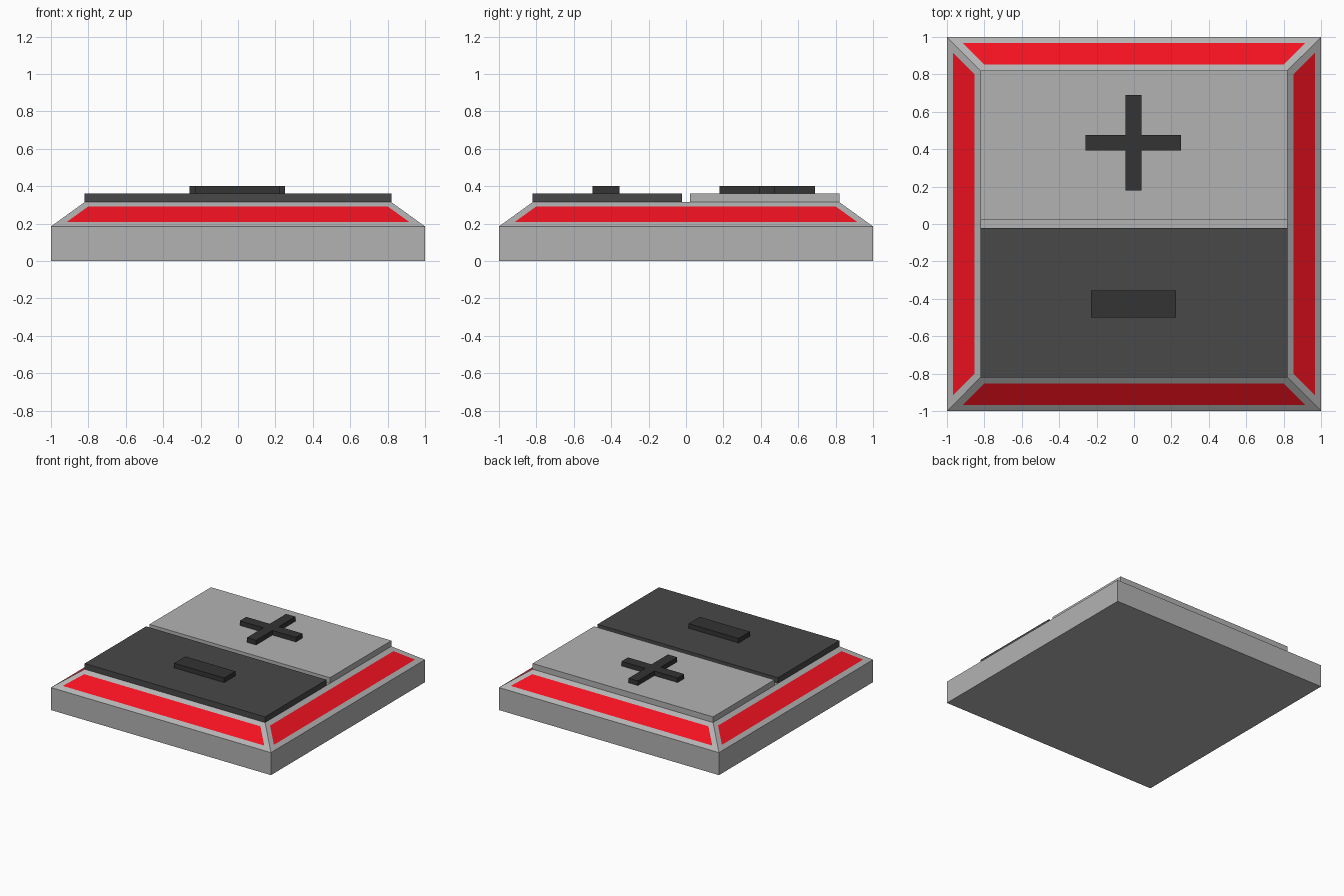
import bpy, bmesh

if "Cube" in bpy.data.objects:
    bpy.data.objects.remove(bpy.data.objects["Cube"])


def material(name, rgb):
    mat = bpy.data.materials.new(name)
    mat.diffuse_color = (*rgb, 1)
    mat.use_nodes = True
    mat.node_tree.nodes["Principled BSDF"].inputs["Base Color"].default_value = mat.diffuse_color
    return mat


def finish(bm, name, mats=()):
    bmesh.ops.recalc_face_normals(bm, faces=bm.faces)
    mesh = bpy.data.meshes.new(name)
    bm.to_mesh(mesh)
    bm.free()
    for mat in mats:
        mesh.materials.append(mat)
    obj = bpy.data.objects.new(name, mesh)
    bpy.context.collection.objects.link(obj)
    return obj


def rect(x0, x1, y0, y1):
    return [(x0, y0), (x1, y0), (x1, y1), (x0, y1)]


def slab(name, outline, z0, z1, mats=()):
    """Extrude a flat outline from z0 up to z1."""
    bm = bmesh.new()
    face = bm.faces.new([bm.verts.new((x, y, z0)) for x, y in outline])
    ext = bmesh.ops.extrude_face_region(bm, geom=[face], use_keep_orig=True)
    verts = [v for v in ext["geom"] if isinstance(v, bmesh.types.BMVert)]
    bmesh.ops.translate(bm, verts=verts, vec=(0, 0, z1 - z0))
    return finish(bm, name, mats)


red = material("red", (0.9, 0.006, 0.015))
charcoal = material("charcoal", (0.065, 0.065, 0.065))
black = material("black", (0.033, 0.033, 0.033))
grey = material("grey", (0.45, 0.45, 0.45))

# Base: square block with a bevelled rim, one ring per height
bm = bmesh.new()
rings = [[bm.verts.new((x, y, z)) for x, y in rect(-h, h, -h, h)]
         for h, z in ((1, 0), (1, 0.185), (0.82, 0.315))]
bm.faces.new(rings[0][::-1])
bm.faces.new(rings[2])
for level, (low, high) in enumerate(zip(rings, rings[1:])):
    walls = [bm.faces.new((low[i], low[(i + 1) % 4], high[(i + 1) % 4], high[i]))
             for i in range(4)]
# Red panels inset flush in the four sloped rim faces
bm.normal_update()
bmesh.ops.inset_individual(bm, faces=walls, thickness=0.04, use_even_offset=True)
for face in walls:
    face.material_index = 1
finish(bm, "base", (grey, red))

# Two raised button plates
slab("plus_plate", rect(-0.82, 0.82, 0.022, 0.82), 0.315, 0.362, [grey])
slab("minus_plate", rect(-0.82, 0.82, -0.82, -0.022), 0.315, 0.362, [charcoal])

# Raised plus and minus signs
cx, cy, arm, half = -0.003, 0.434, 0.255, 0.042
plus = [(-half, -arm), (half, -arm), (half, -half), (arm, -half), (arm, half), (half, half),
        (half, arm), (-half, arm), (-half, half), (-arm, half), (-arm, -half), (-half, -half)]
slab("plus_sign", [(cx + x, cy + y) for x, y in plus], 0.362, 0.4, [black])
slab("minus_sign", rect(-0.23, 0.225, -0.5, -0.355), 0.362, 0.4, [black])
